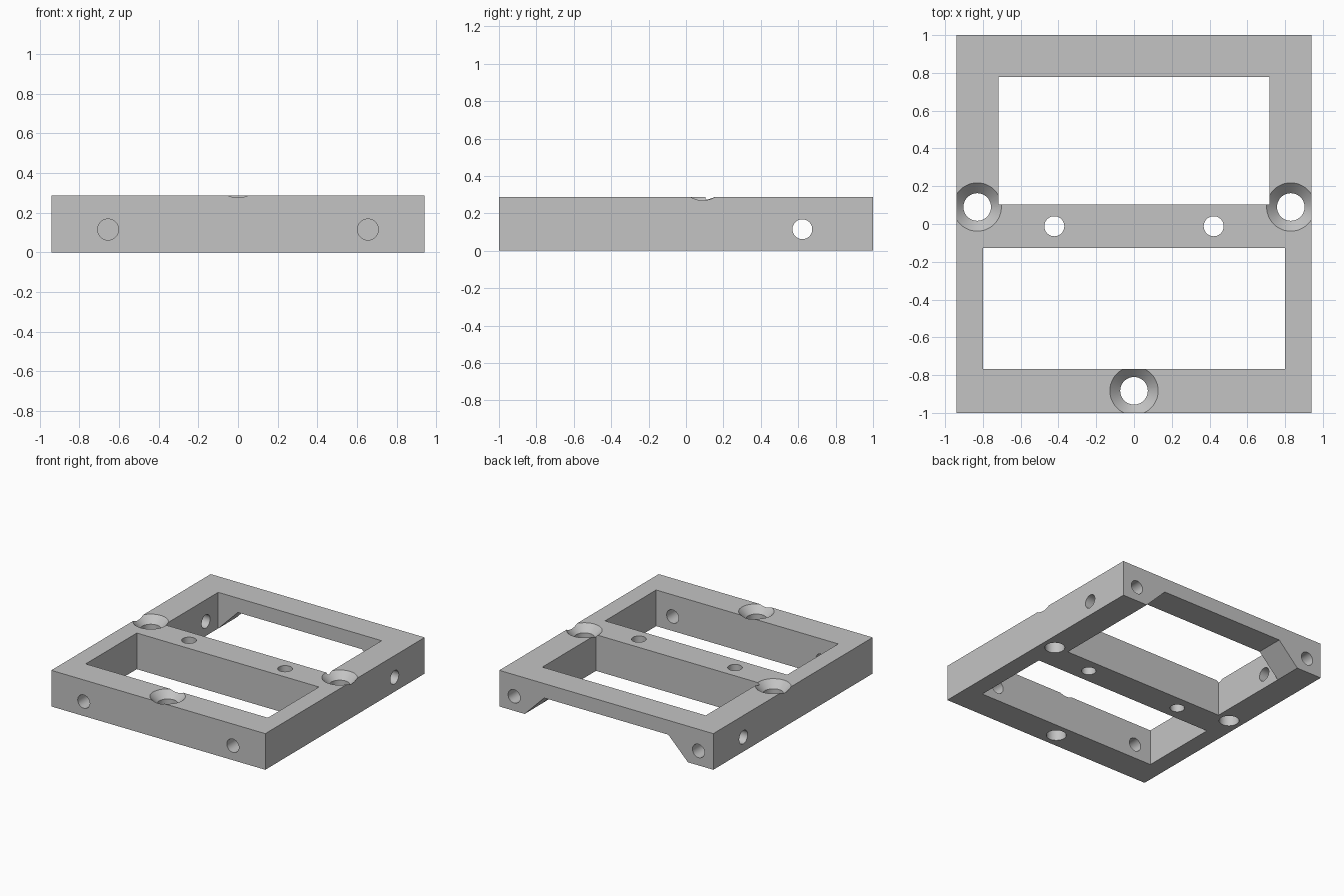
import bpy, bmesh, math
from mathutils import Matrix, Vector

cube = bpy.data.objects.get("Cube")
if cube:
    bpy.data.objects.remove(cube, do_unlink=True)

H = 0.287         # frame height
BORE_Z = 0.115    # height of the sideways bores
PIN_R = 0.053     # radius of the small bores
SCREW_R, RIM_R = 0.073, 0.128

grey = bpy.data.materials.new("plain_grey")
grey.use_nodes = True
colour = (0.55, 0.55, 0.55, 1)
grey.diffuse_color = colour
grey.node_tree.nodes["Principled BSDF"].inputs["Base Color"].default_value = colour


def finish(name, bm):
    mesh = bpy.data.meshes.new(name)
    bmesh.ops.recalc_face_normals(bm, faces=bm.faces)
    bm.to_mesh(mesh)
    bm.free()
    mesh.materials.append(grey)
    ob = bpy.data.objects.new(name, mesh)
    bpy.context.collection.objects.link(ob)
    return ob


def box(name, lo, hi):
    lo, hi = Vector(lo), Vector(hi)
    bm = bmesh.new()
    bmesh.ops.create_cube(bm, size=1, matrix=Matrix.Translation((lo + hi) / 2)
                          @ Matrix.Diagonal((*(hi - lo), 1)))
    return finish(name, bm)


def rod(name, start, end, r1, r2=None):
    start, end = Vector(start), Vector(end)
    axis = end - start
    turn = axis.to_track_quat('Z', 'Y').to_matrix().to_4x4()
    bm = bmesh.new()
    bmesh.ops.create_cone(bm, cap_ends=True, segments=48, radius1=r1,
                          radius2=r1 if r2 is None else r2, depth=axis.length,
                          matrix=Matrix.Translation((start + end) / 2) @ turn)
    return finish(name, bm)


frame = box("mounting_frame", (-0.94, -1, 0), (0.94, 1, H))


def cut(cutter):
    cutter.hide_render = True
    mod = frame.modifiers.new("cut", 'BOOLEAN')
    mod.operation = 'DIFFERENCE'
    mod.solver = 'EXACT'
    mod.object = cutter
    bpy.context.view_layer.objects.active = frame
    bpy.ops.object.modifier_apply(modifier=mod.name)
    bpy.data.objects.remove(cutter, do_unlink=True)


# Two windows, leaving a middle crossbar
cut(box("front_window", (-0.80, -0.768, -0.1), (0.80, -0.127, 0.5)))
cut(box("back_window", (-0.718, 0.104, -0.1), (0.718, 0.777, 0.5)))

# Chamfered notch under the back bar, leaving a foot at each end
bm = bmesh.new()
outline = [(-0.817, -0.1), (0.817, -0.1), (0.545, 0.173), (-0.545, 0.173)]
face = bm.faces.new([bm.verts.new((x, 0.765, z)) for x, z in outline])
ext = bmesh.ops.extrude_face_region(bm, geom=[face])
bmesh.ops.translate(bm, vec=(0, 0.4, 0),
                    verts=[v for v in ext["geom"] if isinstance(v, bmesh.types.BMVert)])
cut(finish("back_notch", bm))

# Countersunk screw holes
for x, y in [(-0.83, 0.09), (0.83, 0.09), (0, -0.883)]:
    cut(rod("screw_hole", (x, y, -0.1), (x, y, 0.4), SCREW_R))
    rise = 0.04
    cut(rod("countersink", (x, y, H - (RIM_R - SCREW_R)), (x, y, H + rise),
            SCREW_R, RIM_R + rise))

# Small bores, mirrored left and right
for s in (-1, 1):
    cut(rod("crossbar_hole", (s * 0.422, -0.012, -0.1), (s * 0.422, -0.012, 0.4), PIN_R))
    cut(rod("front_bore", (s * 0.655, -1.1, BORE_Z), (s * 0.655, -0.7, BORE_Z), PIN_R))
    cut(rod("back_bore", (s * 0.81, 1.1, BORE_Z), (s * 0.81, 0.76, BORE_Z), PIN_R))
    cut(rod("side_bore", (s * 1.1, 0.622, BORE_Z), (s * 0.6, 0.622, BORE_Z), PIN_R))

# Round walls smooth, edges crisp
bpy.ops.object.select_all(action='DESELECT')
frame.select_set(True)
bpy.context.view_layer.objects.active = frame
bpy.ops.object.shade_smooth_by_angle(angle=math.radians(30))
